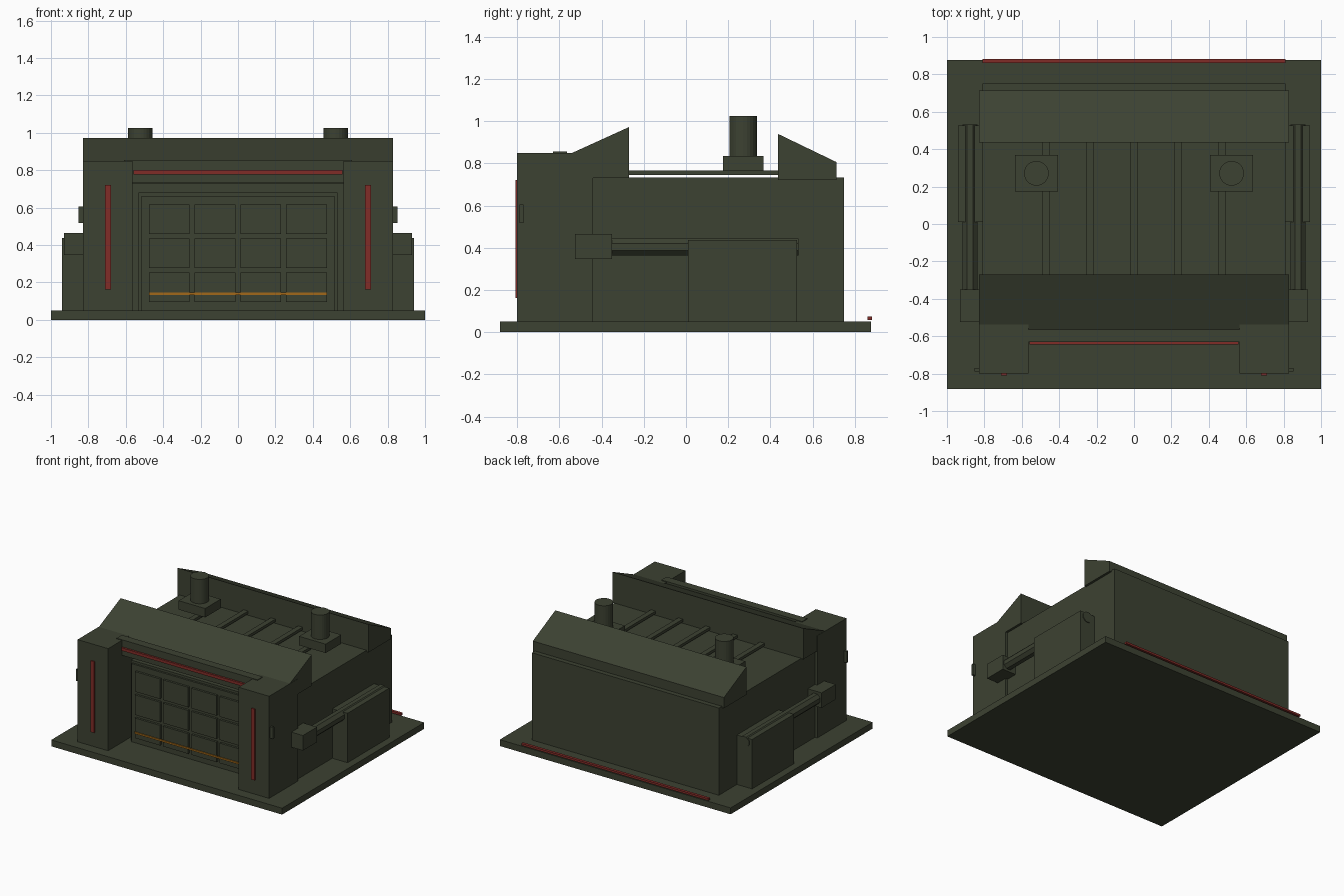
import bpy, bmesh, math
from mathutils import Matrix

if "Cube" in bpy.data.objects:
    bpy.data.objects.remove(bpy.data.objects["Cube"])


def material(name, rgb):
    m = bpy.data.materials.new(name)
    m.diffuse_color = (*rgb, 1)
    m.use_nodes = True
    m.node_tree.nodes["Principled BSDF"].inputs["Base Color"].default_value = m.diffuse_color
    return m


GREEN = material("dark olive", (0.046, 0.054, 0.032))
RED = material("signal red", (0.22, 0.025, 0.02))
AMBER = material("amber", (0.36, 0.14, 0.01))


def finish(name, bm, mat):
    bmesh.ops.recalc_face_normals(bm, faces=bm.faces)
    me = bpy.data.meshes.new(name)
    bm.to_mesh(me)
    bm.free()
    me.materials.append(mat)
    ob = bpy.data.objects.new(name, me)
    bpy.context.collection.objects.link(ob)
    return ob


def box(name, x, y, z, mat=GREEN):
    bm = bmesh.new()
    bmesh.ops.create_cube(bm, size=1)
    for v in bm.verts:
        for i, (a, b) in enumerate((x, y, z)):
            v.co[i] = a if v.co[i] < 0 else b
    return finish(name, bm, mat)


def extrude_x(name, profile, half, mat=GREEN):
    # (y, z) outline extruded across the width
    bm = bmesh.new()
    f = bm.faces.new([bm.verts.new((-half, y, z)) for y, z in profile])
    r = bmesh.ops.extrude_face_region(bm, geom=[f])
    for v in r["geom"]:
        if isinstance(v, bmesh.types.BMVert):
            v.co.x = half
    return finish(name, bm, mat)


def cylinder(name, centre, r, length, sides, axis="Z", turn=0.0):
    bm = bmesh.new()
    m = Matrix.Translation(centre)
    if axis == "Y":
        m = m @ Matrix.Rotation(math.pi / 2, 4, "X")
    m = m @ Matrix.Rotation(turn, 4, "Z")
    bmesh.ops.create_cone(bm, cap_ends=True, segments=sides, radius1=r,
                          radius2=r, depth=length, matrix=m)
    return finish(name, bm, GREEN)


def sided(s, a, b):
    return (a, b) if s > 0 else (-b, -a)


# ground slab and main hall
box("base_slab", (-1, 1), (-0.882, 0.876), (0, 0.05))
box("main_hall", (-0.81, 0.81), (-0.46, 0.75), (0.05, 0.733))

# sloped parapets
extrude_x("front_parapet", [(-0.565, 0.73), (-0.565, 0.838), (-0.27, 0.972),
                            (-0.27, 0.73)], 0.828)
extrude_x("rear_parapet", [(0.435, 0.722), (0.435, 0.94), (0.713, 0.806),
                           (0.713, 0.722)], 0.828)

# roof ribs
for i in range(-2, 3):
    box("roof_rib", (i * 0.236 - 0.02, i * 0.236 + 0.02), (-0.3, 0.45), (0.745, 0.766))

# door header with light bar
box("door_header", (-0.61, 0.61), (-0.63, -0.565), (0.733, 0.855))
box("header_light", (-0.56, 0.56), (-0.645, -0.63), (0.777, 0.8), RED)

# door: frame, leaf, raised panels, warning stripe
box("door_frame", (-0.533, 0.533), (-0.565, -0.45), (0.05, 0.68))
box("door_leaf", (-0.517, 0.517), (-0.58, -0.56), (0.05, 0.662))
for c in range(4):
    for r in range(3):
        x, z = -0.476 + c * 0.2445, 0.096 + r * 0.182
        box("door_panel", (x, x + 0.218), (-0.597, -0.575), (z, z + 0.157))
box("door_stripe", (-0.475, 0.475), (-0.605, -0.595), (0.134, 0.147), AMBER)

# paired parts
for s in (-1, 1):
    box("front_pillar", sided(s, 0.565, 0.83), (-0.8, -0.44), (0.05, 0.85))
    box("pillar_light", sided(s, 0.68, 0.71), (-0.809, -0.798), (0.162, 0.72), RED)
    box("pillar_side_plate", sided(s, 0.82, 0.854), (-0.788, -0.77), (0.517, 0.606))
    box("side_locker", sided(s, 0.80, 0.942), (0.01, 0.527), (0.05, 0.437))
    box("pipe_junction", sided(s, 0.80, 0.93), (-0.525, -0.35), (0.346, 0.464))
    cylinder("side_pipe", (s * 0.877, 0.09, 0.404), 0.0435, 0.885, 8, "Y", math.pi / 8)
    box("vent_base", sided(s, 0.407, 0.637), (0.175, 0.368), (0.764, 0.834))
    cylinder("vent_stack", (s * 0.522, 0.271, 0.925), 0.066, 0.2, 24)

# rear light bar
box("rear_light", (-0.81, 0.81), (0.86, 0.882), (0.058, 0.074), RED)
